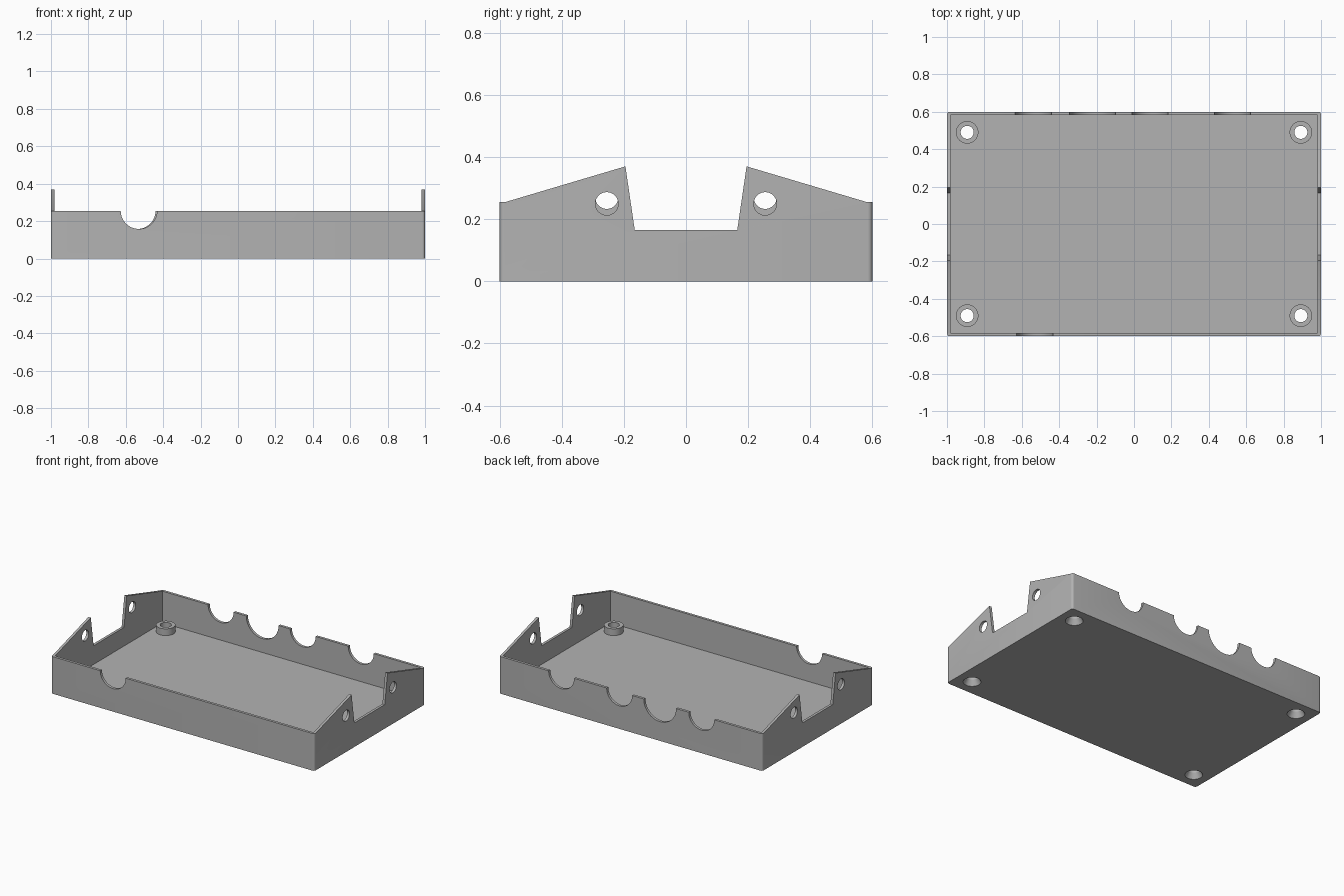
import bpy, bmesh, math
from mathutils import Matrix, Vector

cube = bpy.data.objects.get("Cube")
if cube:
    bpy.data.objects.remove(cube, do_unlink=True)

WALL, FLOOR, RIM = 0.018, 0.037, 0.255
HALF_X, HALF_Y = 1.0, 0.6

grey = bpy.data.materials.new("plain grey")
grey.use_nodes = True
colour = (0.45, 0.45, 0.45, 1)
grey.diffuse_color = colour
grey.node_tree.nodes["Principled BSDF"].inputs["Base Color"].default_value = colour


def make_object(name, bm):
    bmesh.ops.recalc_face_normals(bm, faces=bm.faces)
    mesh = bpy.data.meshes.new(name)
    bm.to_mesh(mesh)
    bm.free()
    mesh.materials.append(grey)
    obj = bpy.data.objects.new(name, mesh)
    bpy.context.collection.objects.link(obj)
    return obj


def cylinder(bm, centre, axis, r1, r2, depth, sides=48):
    turn = Vector((0, 0, 1)).rotation_difference(Vector(axis)).to_matrix().to_4x4()
    bmesh.ops.create_cone(bm, cap_ends=True, segments=sides, radius1=r1, radius2=r2,
                          depth=depth, matrix=Matrix.Translation(centre) @ turn)


def cut(obj, bm):
    """Subtract the cutter mesh, apply the result and discard the cutter."""
    cutter = make_object("cutter", bm)
    cutter.hide_render = True
    mod = obj.modifiers.new("cut", "BOOLEAN")
    mod.operation, mod.solver, mod.object = "DIFFERENCE", "EXACT", cutter
    bpy.context.view_layer.objects.active = obj
    bpy.ops.object.modifier_apply(modifier=mod.name)
    bpy.data.objects.remove(cutter, do_unlink=True)


# Tray: end-wall outline extruded along x, with rounded upright corners
half = [(HALF_Y, 0), (HALF_Y, RIM), (HALF_Y - WALL, RIM), (0.195, 0.37), (0.165, 0.165)]
outline = half + [(-y, z) for y, z in reversed(half)]
bm = bmesh.new()
face = bm.faces.new([bm.verts.new((-HALF_X, y, z)) for y, z in outline])
ext = bmesh.ops.extrude_face_region(bm, geom=[face])
bmesh.ops.translate(bm, vec=(2 * HALF_X, 0, 0),
                    verts=[v for v in ext["geom"] if isinstance(v, bmesh.types.BMVert)])
corners = [e for e in bm.edges if all(abs(abs(v.co.y) - HALF_Y) < 1e-5 for v in e.verts)
           and abs(e.verts[0].co.z - e.verts[1].co.z) > 0.1]
bmesh.ops.bevel(bm, geom=corners, offset=0.015, segments=5, profile=0.5, affect="EDGES")
tray = make_object("tray", bm)

# Inner cavity
bm = bmesh.new()
bmesh.ops.create_cube(bm, size=1, matrix=Matrix.Translation((0, 0, FLOOR + 0.5))
                      @ Matrix.Diagonal((2 * (HALF_X - WALL), 2 * (HALF_Y - WALL), 1, 1)))
cut(tray, bm)

# Round cable notches in the front and back rims, and holes in the end walls
bm = bmesh.new()
for x, side, radius in [(-0.53, -1, 0.097), (-0.538, 1, 0.097), (-0.222, 1, 0.123),
                        (0.086, 1, 0.097), (0.527, 1, 0.097)]:
    cylinder(bm, (x, side * HALF_Y, RIM), (0, 1, 0), radius, radius, 0.1, 64)
for side, z in [(1, 0.25), (-1, 0.27)]:
    for y in (-0.255, 0.255):
        cylinder(bm, (side * HALF_X, y, z), (1, 0, 0), 0.037, 0.037, 0.1)
cut(tray, bm)

# Countersunk screw holes through the floor
posts = [(x, y) for x in (-0.892, 0.892) for y in (-0.49, 0.49)]
slope = (0.055 - 0.035) / FLOOR
over = 0.01
bm = bmesh.new()
for x, y in posts:
    cylinder(bm, (x, y, FLOOR / 2), (0, 0, 1), 0.055 + slope * over,
             0.035 - slope * over, FLOOR + 2 * over)
cut(tray, bm)


# Ring-shaped standoffs around the screw holes
def standoff(name, x, y):
    bm = bmesh.new()
    ring = [bm.verts.new((r, 0, z)) for r, z in
            [(0.035, FLOOR), (0.035, 0.083), (0.06, 0.083), (0.06, FLOOR)]]
    edges = [bm.edges.new((ring[i], ring[(i + 1) % 4])) for i in range(4)]
    bmesh.ops.spin(bm, geom=ring + edges, cent=(0, 0, 0), axis=(0, 0, 1),
                   angle=math.tau, steps=48)
    bmesh.ops.remove_doubles(bm, verts=bm.verts, dist=1e-5)
    bmesh.ops.translate(bm, vec=(x, y, 0), verts=bm.verts)
    return make_object(name, bm)


parts = [tray]
for x, y in posts:
    name = f"standoff_{'back' if y > 0 else 'front'}_{'left' if x > 0 else 'right'}"
    parts.append(standoff(name, x, y))

# Smooth the round surfaces, keep edges sharp
bpy.ops.object.select_all(action="DESELECT")
for obj in parts:
    obj.select_set(True)
bpy.context.view_layer.objects.active = tray
bpy.ops.object.shade_smooth_by_angle(angle=math.radians(30))
